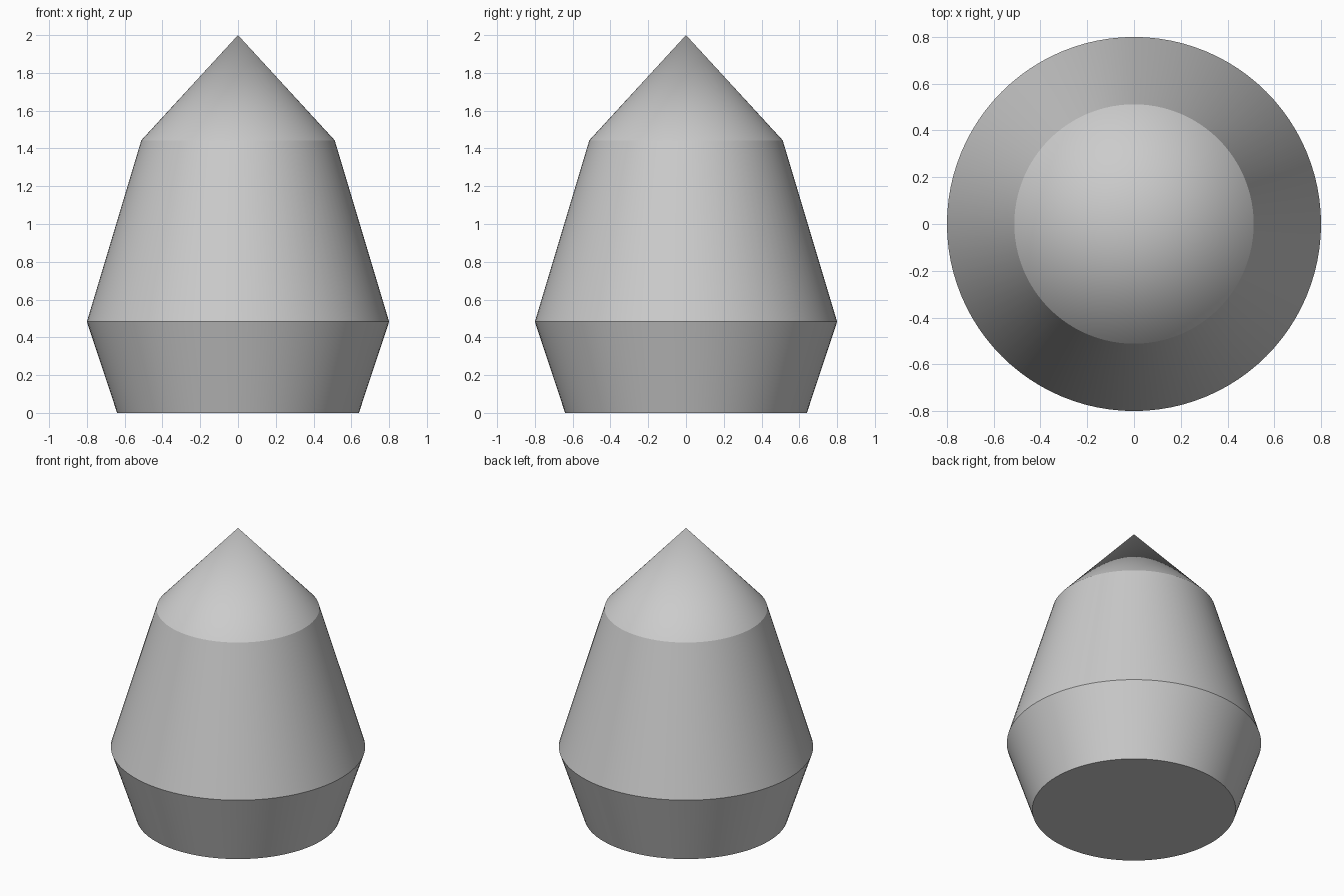
import bpy, bmesh, math

if "Cube" in bpy.data.objects:
    bpy.data.objects.remove(bpy.data.objects["Cube"])

SEGMENTS = 96

# Half profile of the turned body: (radius, height) from base to tip
profile = [(0, 0), (0.64, 0), (0.8, 0.483), (0.512, 1.443), (0, 2)]

# Revolve the profile around z
bm = bmesh.new()
verts = [bm.verts.new((r, 0, z)) for r, z in profile]
edges = [bm.edges.new(pair) for pair in zip(verts, verts[1:])]
bmesh.ops.spin(bm, geom=verts + edges, cent=(0, 0, 0), axis=(0, 0, 1),
               angle=math.tau, steps=SEGMENTS, use_duplicate=False)
bmesh.ops.remove_doubles(bm, verts=bm.verts, dist=1e-4)
bmesh.ops.recalc_face_normals(bm, faces=bm.faces)

mesh = bpy.data.meshes.new("pointed_body")
bm.to_mesh(mesh)
bm.free()
body = bpy.data.objects.new("pointed_body", mesh)
bpy.context.collection.objects.link(body)

# Smooth around the axis, crisp at the rim, shoulder and base
bpy.context.view_layer.objects.active = body
body.select_set(True)
bpy.ops.object.shade_smooth_by_angle(angle=math.radians(15))
